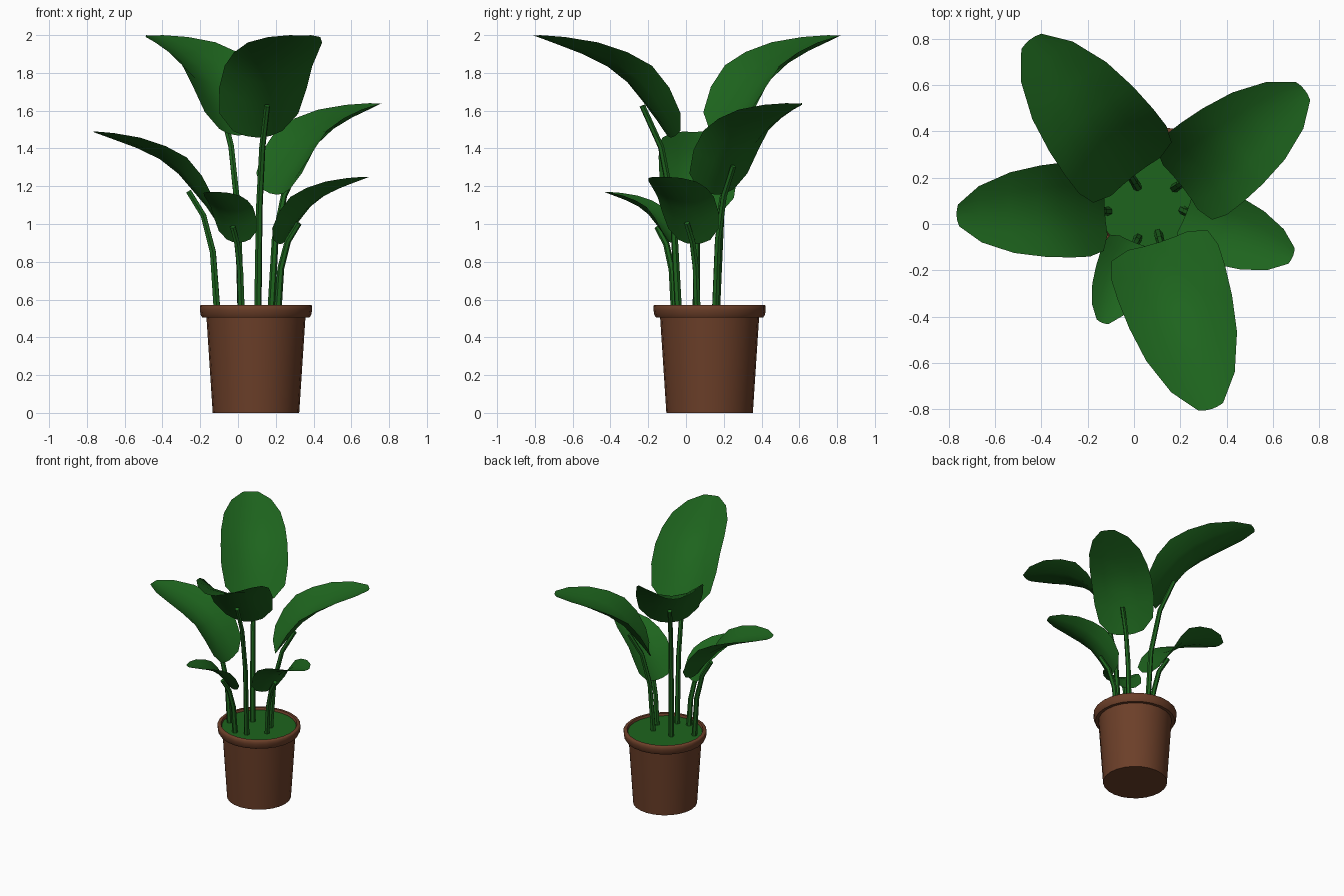
import bpy
import math
from mathutils import Vector

cube = bpy.data.objects.get("Cube")
if cube:
    bpy.data.objects.remove(cube, do_unlink=True)


def material(name, rgb):
    m = bpy.data.materials.new(name)
    m.use_nodes = True
    m.diffuse_color = (*rgb, 1)
    m.node_tree.nodes["Principled BSDF"].inputs["Base Color"].default_value = (*rgb, 1)
    return m


GREEN = material("leaf green", (0.0125, 0.127, 0.0125))
BROWN = material("clay brown", (0.15, 0.05, 0.022))


def finish(obj, mat, angle):
    bpy.ops.object.select_all(action="DESELECT")
    obj.select_set(True)
    bpy.context.view_layer.objects.active = obj
    if obj.type == "CURVE":
        bpy.ops.object.convert(target="MESH")
        obj = bpy.context.object
    obj.data.materials.clear()
    obj.data.materials.append(mat)
    bpy.ops.object.shade_smooth_by_angle(angle=math.radians(angle))


def grid(name, rows, mat, angle, closed=False):
    """Skin a list of equally long point rows."""
    n = len(rows[0])
    faces = []
    for i in range(len(rows) - 1):
        for j in range(n if closed else n - 1):
            k = (j + 1) % n
            faces.append((i * n + j, i * n + k, (i + 1) * n + k, (i + 1) * n + j))
    if closed:
        faces.append(tuple(reversed(range(n))))
    mesh = bpy.data.meshes.new(name)
    mesh.from_pydata([p for row in rows for p in row], [], faces)
    obj = bpy.data.objects.new(name, mesh)
    bpy.context.collection.objects.link(obj)
    finish(obj, mat, angle)


# Pot: turned profile with a flared rim
CENTRE = Vector((0.095, 0.125, 0))
SIDES = 24


def ring(r, z):
    return [CENTRE + Vector((r * math.cos(a), r * math.sin(a), z))
            for a in (math.tau * i / SIDES for i in range(SIDES))]


POT = [(0.229, 0), (0.262, 0.505), (0.284, 0.505), (0.293, 0.52), (0.297, 0.545),
       (0.297, 0.566), (0.292, 0.571), (0.272, 0.571), (0.266, 0.56), (0.264, 0.52)]
grid("pot", [ring(r, z) for r, z in POT], BROWN, 50, True)

# Moss covering the soil
bpy.ops.mesh.primitive_circle_add(vertices=SIDES, radius=0.266, fill_type="NGON",
                                  location=CENTRE + Vector((0, 0, 0.555)))
moss = bpy.context.object
moss.name = "moss"
finish(moss, GREEN, 30)

# Leaf sections: midrib reach and drop, edge reach and drop, half width
LEAF = [(0.02, -0.535, 0.012, -0.50, 0.135),
        (0.07, -0.46, 0.035, -0.41, 0.215),
        (0.15, -0.365, 0.105, -0.275, 0.24),
        (0.24, -0.26, 0.20, -0.16, 0.24),
        (0.355, -0.17, 0.33, -0.09, 0.23),
        (0.50, -0.10, 0.485, -0.038, 0.203),
        (0.65, -0.045, 0.645, -0.01, 0.142),
        (0.765, -0.003, 0.755, 0, 0.055)]
REACH = 0.765

# Plants: leaf foot, leaf tip, tip height, stem foot
PLANTS = {
    "back_left": ((0.015, 0.195), (-0.45, 0.797), 2.0, (0.015, 0.16)),
    "front": ((0.10, -0.06), (0.335, -0.80), 2.0, (0.105, -0.04)),
    "back_right": ((0.192, 0.152), (0.738, 0.58), 1.64, (0.175, 0.155)),
    "left": ((-0.11, 0.07), (-0.767, 0.037), 1.49, (-0.11, 0.055)),
    "right": ((0.212, 0.048), (0.687, -0.14), 1.25, (0.21, 0.06)),
    "front_left": ((0.005, -0.07), (-0.138, -0.427), 1.17, (0.018, -0.06)),
}

for name, (foot, tip, top, root) in PLANTS.items():
    foot, tip = Vector((*foot, top)), Vector((*tip, top))
    axis = (tip - foot).normalized()
    scale = (tip - foot).length / REACH
    side = Vector((-axis.y, axis.x, 0))
    up = Vector((0, 0, 1))

    # Cupped, arching leaf blade
    rows = []
    for mr, mz, er, ez, half in LEAF:
        row = []
        for u in (-1, -0.5, 0, 0.5, 1):
            k = u * u
            row.append(foot + scale * (axis * (mr + (er - mr) * k)
                                       + up * (mz + (ez - mz) * k) - side * half * u))
        rows.append(row)
    grid(name + "_leaf", rows, GREEN, 60)

    # Stem bending outward up to the underside of the midrib
    start = Vector((*root, 0.53))
    end = foot + scale * (axis * 0.177 - up * 0.368)
    curve = bpy.data.curves.new(name + "_stem", "CURVE")
    curve.dimensions = "3D"
    curve.bevel_depth = 0.02
    curve.bevel_resolution = 1
    curve.use_fill_caps = True
    spline = curve.splines.new("POLY")
    steps = [(0, 0), (0.15, 0.5), (0.48, 0.8), (1, 1)]
    spline.points.add(len(steps) - 1)
    for point, (out, rise) in zip(spline.points, steps):
        p = start.lerp(end, out)
        p.z = start.z + (end.z - start.z) * rise
        point.co = (*p, 1)
        point.radius = 1 - 0.2 * rise
    stem = bpy.data.objects.new(name + "_stem", curve)
    bpy.context.collection.objects.link(stem)
    finish(stem, GREEN, 50)
